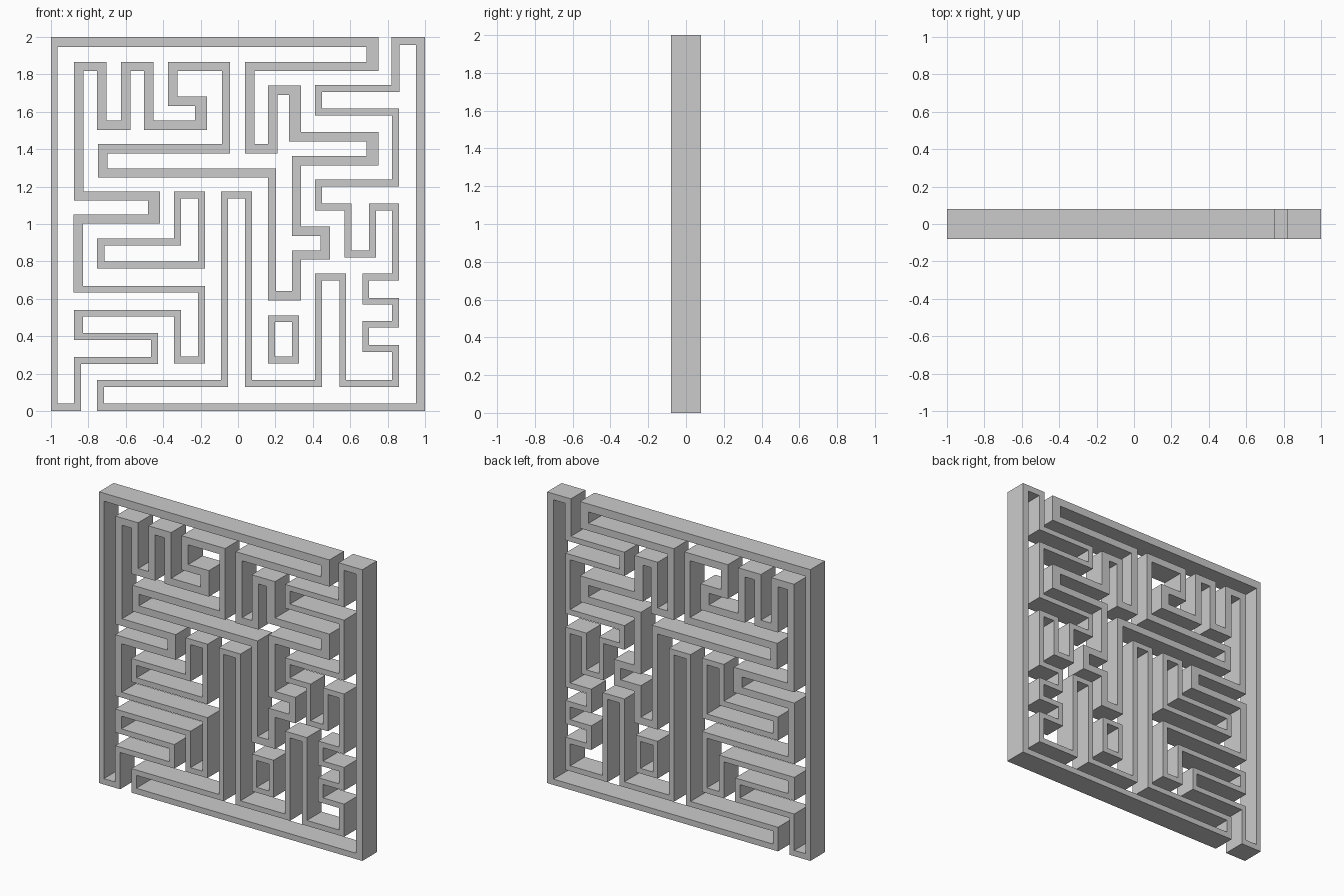
import bpy, bmesh

if "Cube" in bpy.data.objects:
    bpy.data.objects.remove(bpy.data.objects["Cube"])

DEPTH = 0.079  # half thickness of the maze panel


def wall_loop(name, lines, width, special=None):
    """Closed right-angled wall. Lines alternate vertical (x) and horizontal (z) centrelines."""
    n = len(lines)
    special = special or {}

    def side(s):
        edge = []
        for i, v in enumerate(lines):
            d = 1 if lines[(i + 1) % n] > lines[i - 1] else -1
            left = -d if i % 2 == 0 else d
            edge.append(v + s * left * special.get(i, width) / 2)
        pts = []
        for i in range(n):
            a, b = edge[i], edge[(i + 1) % n]
            pts.append((a, b) if i % 2 == 0 else (b, a))
        return pts

    bm = bmesh.new()
    # four rails: outer front, inner front, inner back, outer back
    rails = [[bm.verts.new((x, y, z)) for x, z in side(s)]
             for s, y in ((1, -DEPTH), (-1, -DEPTH), (-1, DEPTH), (1, DEPTH))]
    for i in range(n):
        j = (i + 1) % n
        for k in range(4):
            a, b = rails[k], rails[(k + 1) % 4]
            bm.faces.new((a[i], a[j], b[j], b[i]))
    bmesh.ops.recalc_face_normals(bm, faces=bm.faces)
    mesh = bpy.data.meshes.new(name)
    bm.to_mesh(mesh)
    bm.free()
    obj = bpy.data.objects.new(name, mesh)
    bpy.context.collection.objects.link(obj)
    return obj


# Left and upper wall: thicker at the top, thinner at the bottom
upper = [-.982, 1.973, .718, 1.842, .062, 1.402, .185, 1.716, .305, 1.466,
         .718, 1.338, .313, .962, .466, .834, .313, .617, .182, 1.273,
         -.723, 1.402, -.064, 1.842, -.348, 1.657, -.198, 1.528, -.477, 1.842,
         -.600, 1.528, -.728, 1.842, -.851, 1.150, -.450, 1.027, -.854]
lower = [.651, -.195, .273, -.324, .523, -.854, .399, -.447, .271, -.859, .02]
widths = {i: .037 for i in range(len(upper), len(upper) + len(lower))}
widths.update({i: .064 for i in (2, 8, 10, 26, 36)})
widths.update({0: .036, 1: .055, 18: .045, 22: .043, 44: .048, 49: .04})
wall_loop("left_maze_wall", upper + lower, .05, widths)

# Right and lower wall
wall_loop("right_maze_wall",
          [.841, 1.979, .976, .02, -.736, .147, -.072, 1.155, .056, .147,
           .431, .716, .560, .147, .843, .335, .683, .464, .843, .587,
           .683, .716, .843, 1.091, .720, .839, .589, 1.091, .431, 1.22,
           .843, 1.598, .431, 1.724],
          .037, {0: .043, 1: .042, 2: .048, 3: .04})

# Free-standing islands
wall_loop("square_island", [.179, .493, .308, .273], .036)
wall_loop("hook_island", [-.324, 1.155, -.195, .78, -.734, .903], .038)
